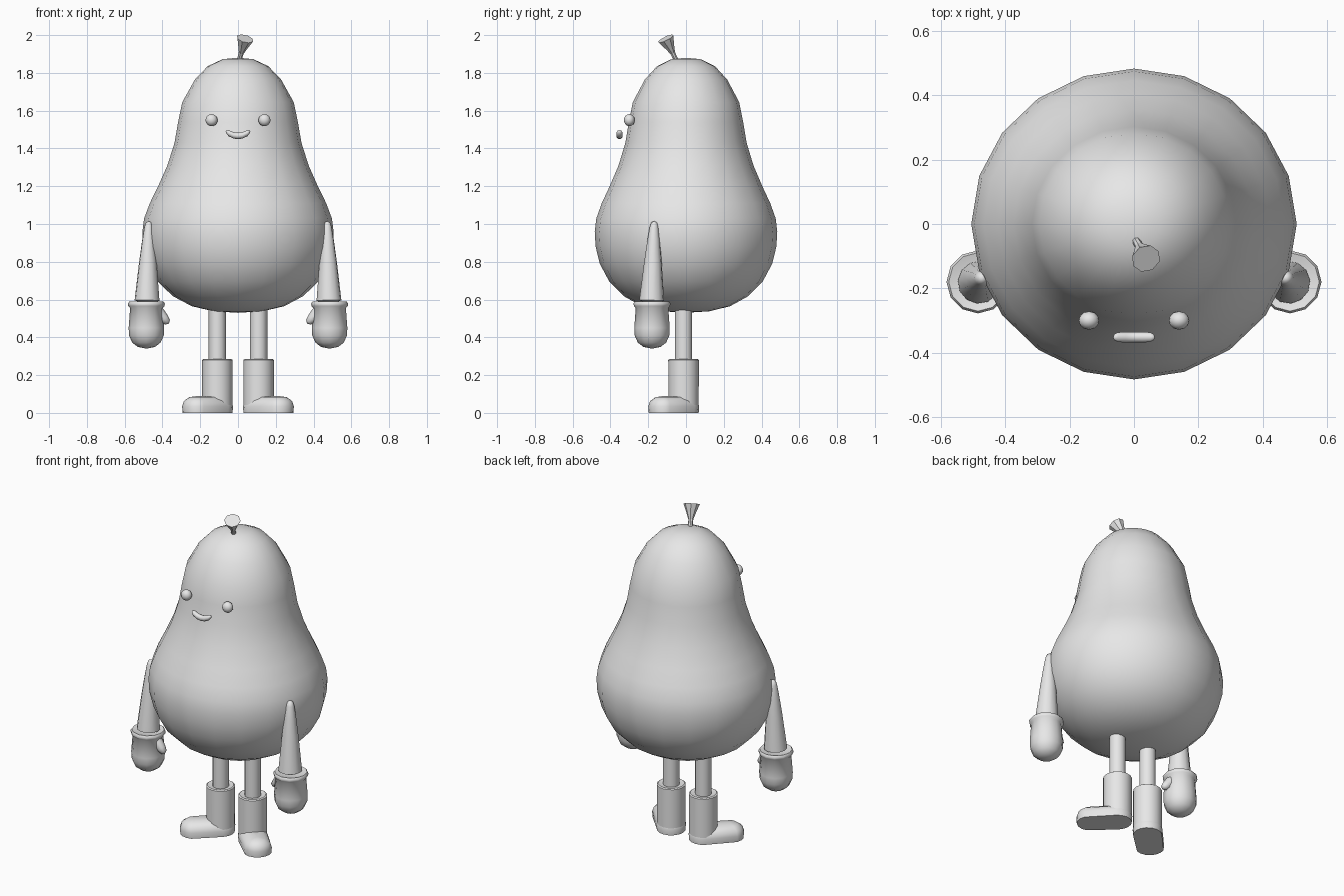
import bpy, bmesh, math
from mathutils import Vector

cube = bpy.data.objects.get("Cube")
if cube:
    bpy.data.objects.remove(cube)

grey = bpy.data.materials.new("plain grey")
grey.use_nodes = True
COLOUR = (0.8, 0.8, 0.8, 1)
grey.diffuse_color = COLOUR
grey.node_tree.nodes["Principled BSDF"].inputs["Base Color"].default_value = COLOUR


def lathe(name, profile, sides, shape=None, smooth=40):
    """Spin (radius, height) points round z, then reshape every vertex."""
    bm = bmesh.new()
    rings = []
    for r, z in profile:
        if r == 0:
            rings.append([bm.verts.new((0, 0, z))] * sides)
        else:
            turns = [math.tau * i / sides for i in range(sides)]
            rings.append([bm.verts.new((r * math.cos(a), r * math.sin(a), z)) for a in turns])
    for low, high in zip(rings, rings[1:]):
        for i in range(sides):
            j = (i + 1) % sides
            bm.faces.new(dict.fromkeys((low[i], low[j], high[j], high[i])))
    if shape:
        for v in bm.verts:
            v.co = shape(v.co.copy())
    bmesh.ops.recalc_face_normals(bm, faces=bm.faces)
    mesh = bpy.data.meshes.new(name)
    bm.to_mesh(mesh)
    bm.free()
    mesh.materials.append(grey)
    obj = bpy.data.objects.new(name, mesh)
    bpy.context.collection.objects.link(obj)
    if smooth:
        bpy.ops.object.select_all(action='DESELECT')
        obj.select_set(True)
        bpy.context.view_layer.objects.active = obj
        bpy.ops.object.shade_smooth_by_angle(angle=math.radians(smooth))
    return obj


def along(start, end):
    """Shape that runs the profile's z axis from start towards end."""
    start, end = Vector(start), Vector(end)
    turn = (end - start).to_track_quat('Z', 'Y')
    return lambda v: start + turn @ v


def ball(r, steps=8):
    angles = [math.pi * i / steps for i in range(1, steps)]
    return [(0, -r)] + [(r * math.sin(a), -r * math.cos(a)) for a in angles] + [(0, r)]


# Pear-shaped body, slightly narrower from front to back
body_profile = [(0, .53), (.13, .538), (.245, .565), (.345, .618), (.425, .695),
                (.478, .79), (.501, .88), (.506, .96), (.497, 1.03), (.467, 1.11),
                (.423, 1.2), (.374, 1.31), (.336, 1.43), (.317, 1.54), (.295, 1.645),
                (.228, 1.765), (.16, 1.836), (.08, 1.873), (0, 1.88)]
lathe("body", body_profile, 20, lambda v: Vector((v.x, v.y * .955, v.z)), 60)

# Flared faceted stem, leaning forward
lathe("stem", [(0, -.03), (.012, -.03), (.014, .03), (.028, .07), (.046, .116), (0, .116)], 8,
      along((.01, -.058, 1.88), (.037, -.107, 1.98)), 0)

# Smile: a bent capsule
smile_profile = [(0, -.065), (.01, -.061), (.016, -.05), (.017, -.025), (.017, 0),
                 (.017, .025), (.016, .05), (.01, .061), (0, .065)]
lathe("mouth", smile_profile, 10,
      lambda v: Vector((v.z, v.y - .352, 1.466 + v.x + 6 * v.z ** 2)), 80)

glove_profile = [(0, .34), (.045, .349), (.075, .372), (.092, .41), (.094, .45),
                 (.086, .555), (.096, .566), (.098, .579), (.091, .589), (.076, .585), (0, .57)]
arm_profile = [(0, 0), (.015, .006), (.023, .03), (.033, .1), (.046, .21), (.066, .42), (0, .45)]
boot_profile = [(0, 0), (.08, 0), (.081, .28), (.074, .285), (.05, .28), (0, .28)]
toe_profile = [(0, 0), (.08, 0), (.083, .035), (.073, .063), (.045, .083), (0, .09)]

for side, s in (("left", 1), ("right", -1)):
    # Eye
    lathe(side + "_eye", ball(.032), 12,
          lambda v: Vector((s * .14 + v.x, v.y * .9 - .3, v.z + 1.55)), 80)

    # Arm, glove and thumb
    lathe(side + "_arm", arm_profile, 12,
          along((s * .472, -.168, 1.015), (s * .482, -.182, .58)), 60)
    lathe(side + "_glove", glove_profile, 12,
          lambda v: Vector((s * .485 + v.x, v.y - .18, v.z)), 50)
    lathe(side + "_thumb", [(.036, -.02), (.033, .02), (.026, .055), (.018, .078), (0, .088)], 8,
          along((s * .428, -.183, .535), (s * .38, -.186, .487)), 80)

    # Leg and boot
    place = Vector((s * .109, -.013, 0))
    lathe(side + "_leg", [(.046, .25), (.046, .6)], 12, lambda v: v + place)
    lathe(side + "_boot", boot_profile, 16, lambda v: v + place)

    # Toe, stretched outward and forward from the boot
    out = Vector((s, -1, 0)).normalized()

    def stretch(v):
        ahead = v.dot(out) > .001 or (v.x == 0 and v.y == 0)
        return v + place + out * (.147 if ahead else 0)
    lathe(side + "_boot_toe", toe_profile, 16, stretch, 50)
